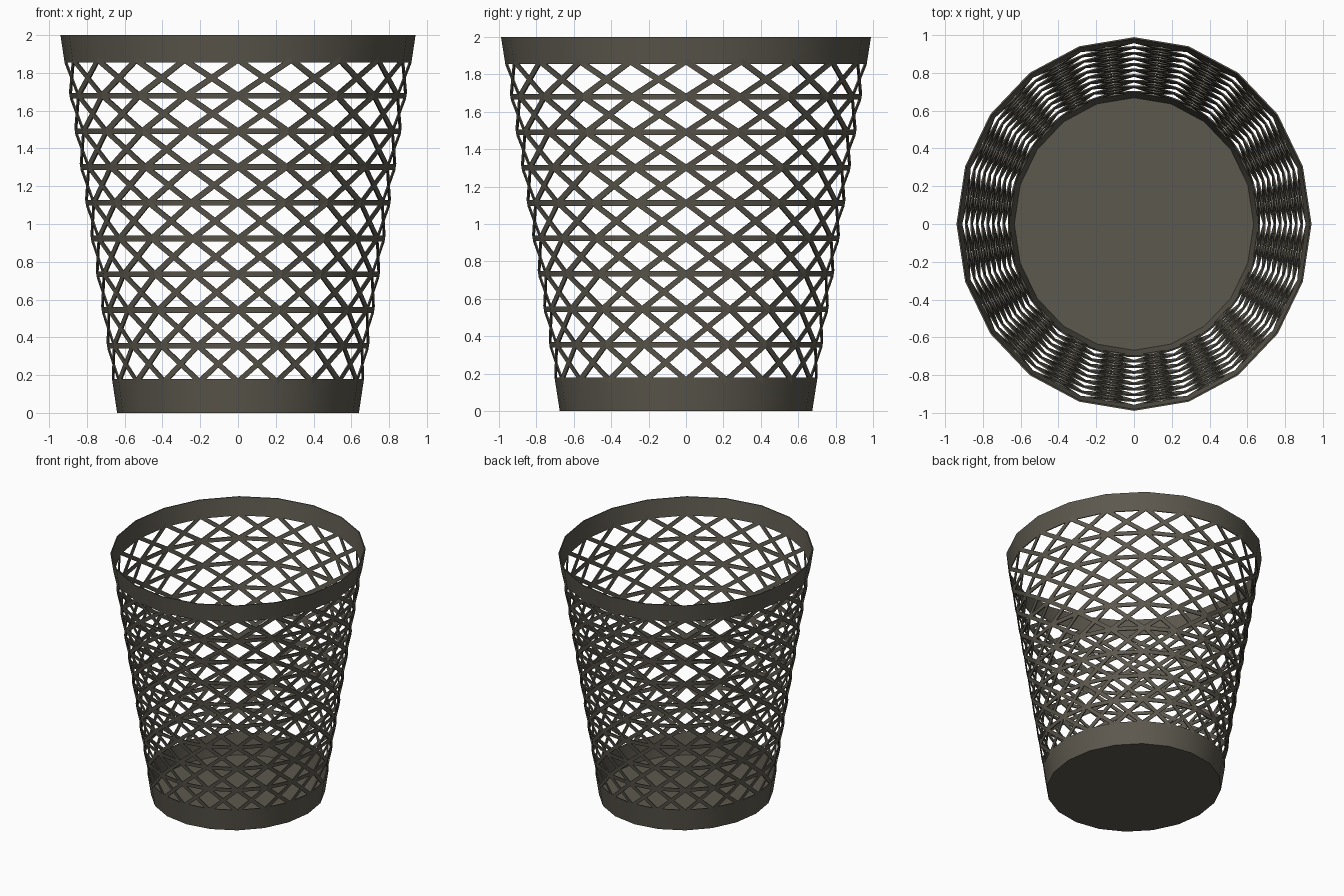
import bpy, bmesh, math

if "Cube" in bpy.data.objects:
    bpy.data.objects.remove(bpy.data.objects["Cube"])

SIDES = 20
T = 0.008            # wall thickness
ROWS = 9
Z_LOW, Z_HIGH = 0.166, 1.869
STEP = (Z_HIGH - Z_LOW) / ROWS

mat = bpy.data.materials.new("dark warm grey")
mat.diffuse_color = (0.108, 0.098, 0.076, 1)
mat.use_nodes = True
mat.node_tree.nodes["Principled BSDF"].inputs["Base Color"].default_value = mat.diffuse_color


def wall(k, z, inset=0.0):
    """Point on the tapered oval wall at corner k and height z."""
    a = 2 * math.pi * k / SIDES
    return ((0.64 + 0.15 * z - inset) * math.cos(a),
            (0.675 + 0.157 * z - inset) * math.sin(a), z)


def finish(name, bm):
    bmesh.ops.recalc_face_normals(bm, faces=bm.faces)
    me = bpy.data.meshes.new(name)
    bm.to_mesh(me)
    bm.free()
    me.materials.append(mat)
    ob = bpy.data.objects.new(name, me)
    bpy.context.collection.objects.link(ob)
    bpy.ops.object.select_all(action='DESELECT')
    ob.select_set(True)
    bpy.context.view_layer.objects.active = ob
    bpy.ops.object.shade_smooth_by_angle()
    return ob


def band(name, z0, z1):
    """Closed hoop between two heights."""
    bm = bmesh.new()
    loops = [[bm.verts.new(wall(k, z, i)) for k in range(SIDES)]
             for z, i in ((z0, 0), (z1, 0), (z1, T), (z0, T))]
    for j in range(4):
        a, b = loops[j], loops[(j + 1) % 4]
        for k in range(SIDES):
            n = (k + 1) % SIDES
            bm.faces.new((a[k], a[n], b[n], b[k]))
    return finish(name, bm)


# solid rim, base and thin hoops
band("top_rim", 1.855, 2.0)
band("base_band", 0.0, 0.18)
for r in range(1, ROWS):
    z = Z_LOW + STEP * r
    band("hoop_%d" % r, z - 0.015, z + 0.015)

# crossing strips, one X on every facet of every row
bm = bmesh.new()
H = 0.0185
for r in range(ROWS):
    z0 = Z_LOW + STEP * r
    z1 = z0 + STEP
    for k in range(SIDES):
        for a, b in ((z0, z1), (z1, z0)):
            ends = ((k, a - H), (k + 1, b - H), (k + 1, b + H), (k, a + H))
            o = [bm.verts.new(wall(c, z)) for c, z in ends]
            i = [bm.verts.new(wall(c, z, T)) for c, z in ends]
            bm.faces.new(o)
            bm.faces.new(i[::-1])
            for j in (0, 2):
                n = (j + 1) % 4
                bm.faces.new((o[j], i[j], i[n], o[n]))
finish("lattice_strips", bm)

# floor plate
bm = bmesh.new()
low = [bm.verts.new(wall(k, 0.0, 0.001)) for k in range(SIDES)]
high = [bm.verts.new(wall(k, 0.01, 0.003)) for k in range(SIDES)]
bm.faces.new(low[::-1])
bm.faces.new(high)
for k in range(SIDES):
    n = (k + 1) % SIDES
    bm.faces.new((low[k], low[n], high[n], high[k]))
finish("floor", bm)
